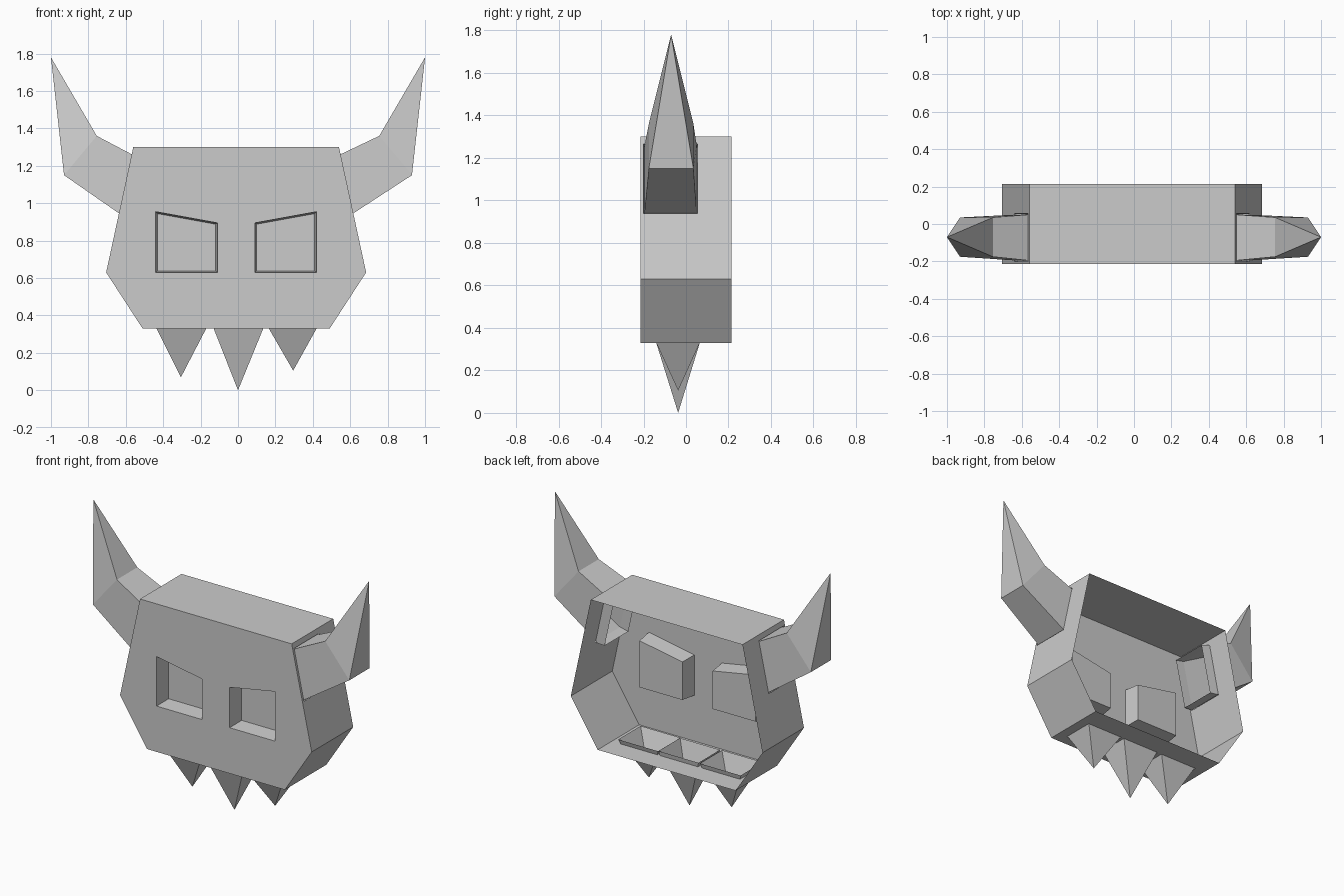
import bpy
import bmesh
from mathutils import Vector

cube = bpy.data.objects.get("Cube")
if cube:
    bpy.data.objects.remove(cube, do_unlink=True)

grey = bpy.data.materials.new("bone_grey")
grey.use_nodes = True
COLOUR = (0.6, 0.6, 0.6, 1)
grey.diffuse_color = COLOUR
grey.node_tree.nodes["Principled BSDF"].inputs["Base Color"].default_value = COLOUR

FRONT, BACK = -0.215, 0.215


def finish(bm, name, flip=False):
    """Weld the mesh, orient it and link it as an object."""
    bmesh.ops.remove_doubles(bm, verts=bm.verts, dist=0.0005)
    bmesh.ops.recalc_face_normals(bm, faces=bm.faces)
    if flip:
        bmesh.ops.reverse_faces(bm, faces=bm.faces)
    mesh = bpy.data.meshes.new(name)
    bm.to_mesh(mesh)
    bm.free()
    mesh.materials.append(grey)
    bpy.context.collection.objects.link(bpy.data.objects.new(name, mesh))


def panel(bm, outline, holes=()):
    """Flat sheet with polygonal holes."""
    edges = []
    for loop in [outline, *holes]:
        verts = [bm.verts.new(p) for p in loop]
        edges += [bm.edges.new((v, verts[i - 1])) for i, v in enumerate(verts)]
    a, b, c = (Vector(p) for p in outline[:3])
    bmesh.ops.triangle_fill(bm, use_beauty=True, edges=edges,
                            normal=(b - a).cross(c - b).normalized())


def loft(name, rings, cap=False, flip=False):
    """Skin a run of four-cornered sections."""
    bm = bmesh.new()
    rows = [[bm.verts.new(p) for p in ring] for ring in rings]
    for low, high in zip(rows, rows[1:]):
        for i in range(4):
            bm.faces.new((low[i - 1], low[i], high[i], high[i - 1]))
    if cap:
        bm.faces.new(rows[-1])
    finish(bm, name, flip)


def grow(ring, factor):
    centre = sum(ring, Vector()) / len(ring)
    return [centre + (p - centre) * factor for p in ring]


def section(a, b, y0, y1):
    """Rectangle spanning two xz points and a depth range."""
    return [Vector((p[0], y, p[1])) for p, y in ((a, y0), (b, y0), (b, y1), (a, y1))]


# Horns: hollow, rooted in a narrow recess of each side wall
horn_holes = {}
for side, s in (("left", 1), ("right", -1)):
    off = -0.01
    root = section((off + s * 0.625, 0.945), (off + s * 0.555, 1.26), -0.195, 0.05)
    middle = section((s * 0.93, 1.15), (s * 0.755, 1.36), -0.175, 0.035)
    tip = [Vector((s, -0.07, 1.78))] * 4
    inner = [p + Vector((-0.06 * s, 0, -0.013)) for p in root]
    hole = grow(root, 1.04)
    horn_holes[s] = hole
    loft(side + "_horn", [hole, inner, root, middle, tip])

# Teeth: hollow pyramids hanging through the bottom wall
tooth_holes = []
for name, x0, x1, tip_x, tip_z in (("right", -0.435, -0.17, -0.305, 0.07),
                                   ("middle", -0.13, 0.135, 0.0, 0.0),
                                   ("left", 0.165, 0.42, 0.295, 0.105)):
    base = [Vector((x, y, 0.33)) for x, y in
            ((x0, -0.14), (x1, -0.14), (x1, 0.065), (x0, 0.065))]
    tip = Vector((tip_x, -0.037, tip_z))
    top = [tip + (p - tip) * (0.36 - tip_z) / (0.33 - tip_z) for p in base]
    hole = grow(base, 1.04)
    tooth_holes.append(hole)
    loft(name + "_tooth", [hole, top, [tip] * 4])

# Eye sockets: tapered boxes pushed in from the face
eye_holes = []
for side, s in (("left", 1), ("right", -1)):
    eye = [Vector((-0.01 + s * x, FRONT, z)) for x, z in
           ((0.1, 0.63), (0.43, 0.63), (0.43, 0.955), (0.1, 0.895))]
    eye_holes.append(eye)
    floor = [p + Vector((0, 0.11, 0)) for p in grow(eye, 0.94)]
    loft(side + "_eye_socket", [eye, floor], cap=True, flip=True)

# Face shell: front sheet and six walls, open at the back
outline = [(-0.56, 1.3), (0.54, 1.3), (0.685, 0.63),
           (0.49, 0.33), (-0.51, 0.33), (-0.705, 0.63)]
wall_holes = {1: [horn_holes[1]], 3: tooth_holes, 5: [horn_holes[-1]]}
# Keep the horn holes in the plane of their wall
for index in (1, 5):
    a, b = outline[index], outline[(index + 1) % 6]
    for p in wall_holes[index][0]:
        p.x = a[0] + (b[0] - a[0]) * (p.z - a[1]) / (b[1] - a[1])
shell = bmesh.new()
panel(shell, [(x, FRONT, z) for x, z in outline], eye_holes)
for i, a in enumerate(outline):
    b = outline[(i + 1) % 6]
    panel(shell, section(a, b, FRONT, BACK), wall_holes.get(i, ()))
finish(shell, "face_shell")
